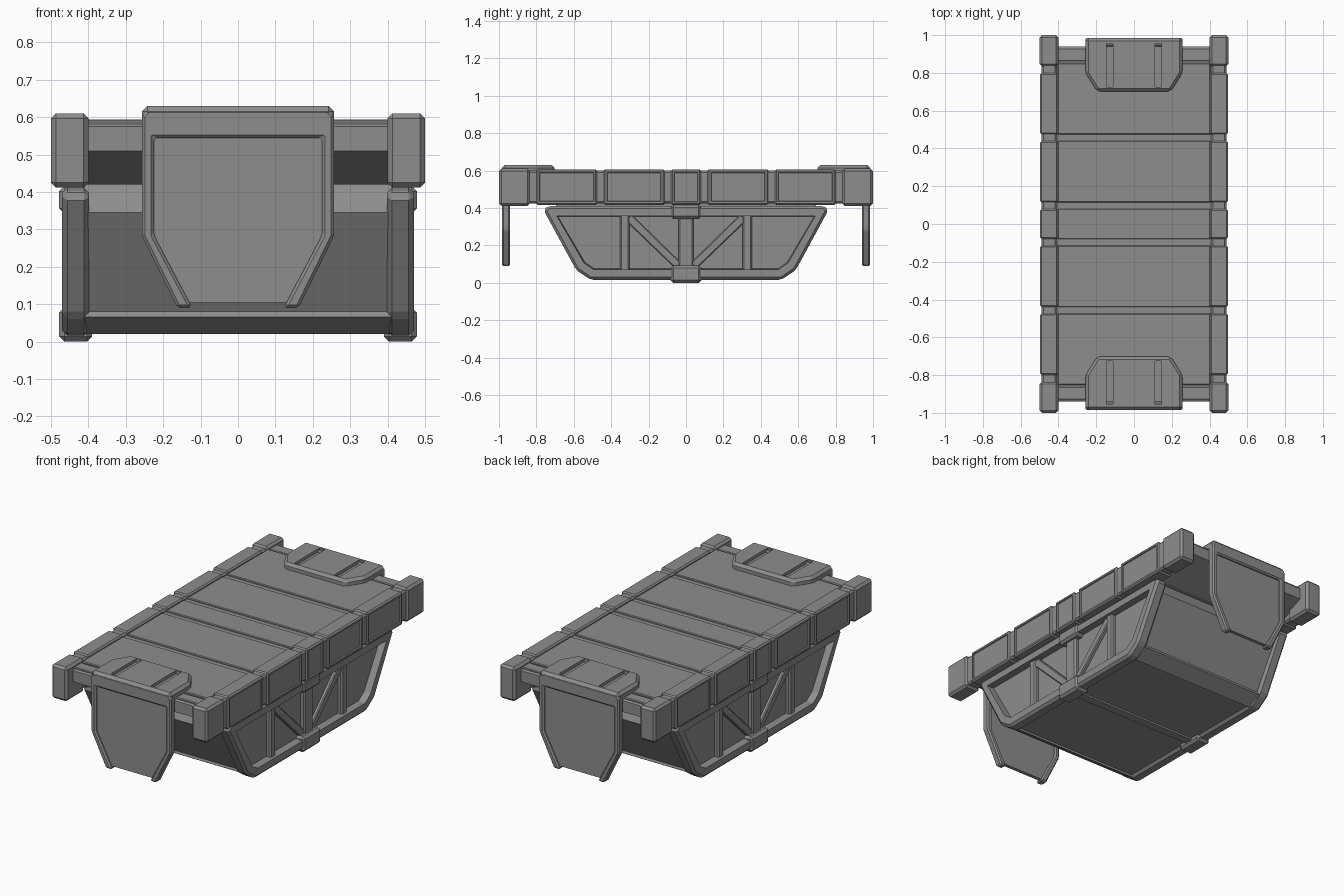
import bpy, bmesh
from mathutils import Vector

cube = bpy.data.objects.get("Cube")
if cube:
    bpy.data.objects.remove(cube, do_unlink=True)

steel = bpy.data.materials.new("grey_steel")
GREY = (0.27, 0.27, 0.27, 1)
steel.diffuse_color = GREY
steel.use_nodes = True
steel.node_tree.nodes["Principled BSDF"].inputs["Base Color"].default_value = GREY


def prism(name, axis, outline, lo, hi, bevel=0.0, mirror="", recess=None):
    """Extrude an outline along an axis; optionally bevel, recess the +x face and mirror."""
    def place(a, b, d):
        return {"x": (d, a, b), "y": (a, d, b), "z": (a, b, d)}[axis]
    bm = bmesh.new()
    ends = [[bm.verts.new(place(a, b, d)) for a, b in outline] for d in (lo, hi)]
    n = len(outline)
    bm.faces.new(ends[0])
    bm.faces.new(ends[1][::-1])
    for i in range(n):
        j = (i + 1) % n
        bm.faces.new((ends[0][i], ends[0][j], ends[1][j], ends[1][i]))
    bmesh.ops.recalc_face_normals(bm, faces=bm.faces)
    if bevel:
        bmesh.ops.bevel(bm, geom=bm.edges[:], offset=bevel, segments=1,
                        affect="EDGES", profile=0.5)
    if recess:
        border, slope, depth = recess
        face = max(bm.faces, key=lambda f: f.normal.x * f.calc_area())
        bmesh.ops.inset_region(bm, faces=[face], thickness=border)
        bmesh.ops.inset_region(bm, faces=[face], thickness=slope, depth=-depth)
    mesh = bpy.data.meshes.new(name)
    bm.to_mesh(mesh)
    bm.free()
    mesh.materials.append(steel)
    obj = bpy.data.objects.new(name, mesh)
    bpy.context.collection.objects.link(obj)
    if mirror:
        mod = obj.modifiers.new("mirror", "MIRROR")
        mod.use_axis = ["x" in mirror, "y" in mirror, False]
        mod.use_mirror_merge = False
    return obj


def rect(a0, a1, b0, b1):
    return [(a0, b0), (a1, b0), (a1, b1), (a0, b1)]


def both(half):
    """Complete a half outline by reflecting it in its first coordinate."""
    return half + [(-a, b) for a, b in reversed(half)]


# Deck core with sloped ends underneath, and raised plates on top
prism("deck_core", "x", both([(0.94, 0.51), (0.94, 0.575), (0.925, 0.585)])[::1]
      + [(-0.72, 0.42), (0.72, 0.42)], -0.41, 0.41)
prism("deck_end_plate", "z", rect(-0.405, 0.405, 0.862, 0.93), 0.57, 0.591, 0.004, "y")
prism("deck_centre_plate", "z", rect(-0.405, 0.405, -0.08, 0.08), 0.57, 0.594, 0.004)
for name, y0, y1 in (("deck_inner_plate", 0.115, 0.44), ("deck_outer_plate", 0.475, 0.852)):
    prism(name, "z", rect(-0.405, 0.405, y0, y1), 0.57, 0.594, 0.004, "y")

# Side rails: a slim core with framed sections and solid end blocks
prism("rail_core", "x", rect(-0.95, 0.95, 0.424, 0.6), 0.408, 0.49, 0.01, "x")
prism("rail_end_block", "x", rect(0.835, 1.0, 0.412, 0.61), 0.4, 0.5, 0.013, "xy")
prism("rail_centre_section", "x", rect(-0.08, 0.08, 0.416, 0.607), 0.402, 0.497,
      0.008, "x", (0.012, 0.012, 0.022))
for name, y0, y1 in (("rail_inner_section", 0.115, 0.44), ("rail_outer_section", 0.475, 0.8)):
    prism(name, "x", rect(y0, y1, 0.416, 0.607), 0.402, 0.497,
          0.008, "xy", (0.014, 0.01, 0.022))

# Lower hull body and its recessed side frames
prism("hull_body", "x", both([(0.69, 0.425), (0.725, 0.345), (0.575, 0.078), (0.505, 0.03)]),
      -0.41, 0.41)
prism("hull_side_frame", "x",
      both([(0.735, 0.412), (0.762, 0.39), (0.587, 0.068), (0.51, 0.016)]),
      0.398, 0.47, 0.014, "x", (0.042, 0.006, 0.04))
prism("hull_bottom_rib", "x", rect(-0.025, 0.025, 0.02, 0.05), -0.41, 0.41)
prism("hull_lower_lip", "x", [(0.5, 0.02), (0.58, 0.066), (0.575, 0.085), (0.49, 0.04)],
      -0.41, 0.41, 0, "y")

# Side truss and the brackets on it
prism("truss_centre_post", "x", rect(-0.04, 0.04, 0.06, 0.38), 0.42, 0.455, 0.008, "x")
prism("truss_outer_post", "x", rect(0.303, 0.353, 0.06, 0.375), 0.42, 0.455, 0.008, "xy")
prism("truss_diagonal", "x", [(0.02, 0.10), (0.06, 0.08), (0.325, 0.335), (0.29, 0.365)],
      0.42, 0.449, 0.005, "xy")
for name, z0, z1 in (("upper_bracket", 0.342, 0.416), ("lower_bracket", 0.0, 0.092)):
    prism(name, "z", rect(0.39, 0.478, -0.082, 0.082), z0, z1, 0.014, "x")

# Hanging end flaps: a thin panel inside an open-bottomed frame
prism("flap_panel", "y", both([(0.235, 0.56), (0.235, 0.285), (0.135, 0.105)]),
      -0.97, -0.95, 0, "y")
prism("flap_frame", "y", both([(0.225, 0.545), (0.225, 0.285), (0.122, 0.09), (0.162, 0.09),
                               (0.257, 0.283), (0.257, 0.605), (0.24, 0.62)][::-1]),
      -0.985, -0.94, 0.008, "y")

# Flap caps on the deck, with two slots cut in each
cap = prism("flap_cap", "z", both([(0.257, -0.983), (0.257, -0.8), (0.195, -0.702)]),
            0.57, 0.63, 0.015)
for side in (-1, 1):
    x = 0.128 * side
    slot = prism("slot_cutter", "z", rect(x - 0.018, x + 0.018, -0.955, -0.725), 0.612, 0.66)
    slot.hide_render = True
    mod = cap.modifiers.new("slot", "BOOLEAN")
    mod.operation = "DIFFERENCE"
    mod.solver = "EXACT"
    mod.object = slot
    bpy.context.view_layer.objects.active = cap
    bpy.ops.object.modifier_apply(modifier=mod.name)
    bpy.data.objects.remove(slot, do_unlink=True)
mirror = cap.modifiers.new("mirror", "MIRROR")
mirror.use_axis = (False, True, False)
mirror.use_mirror_merge = False
